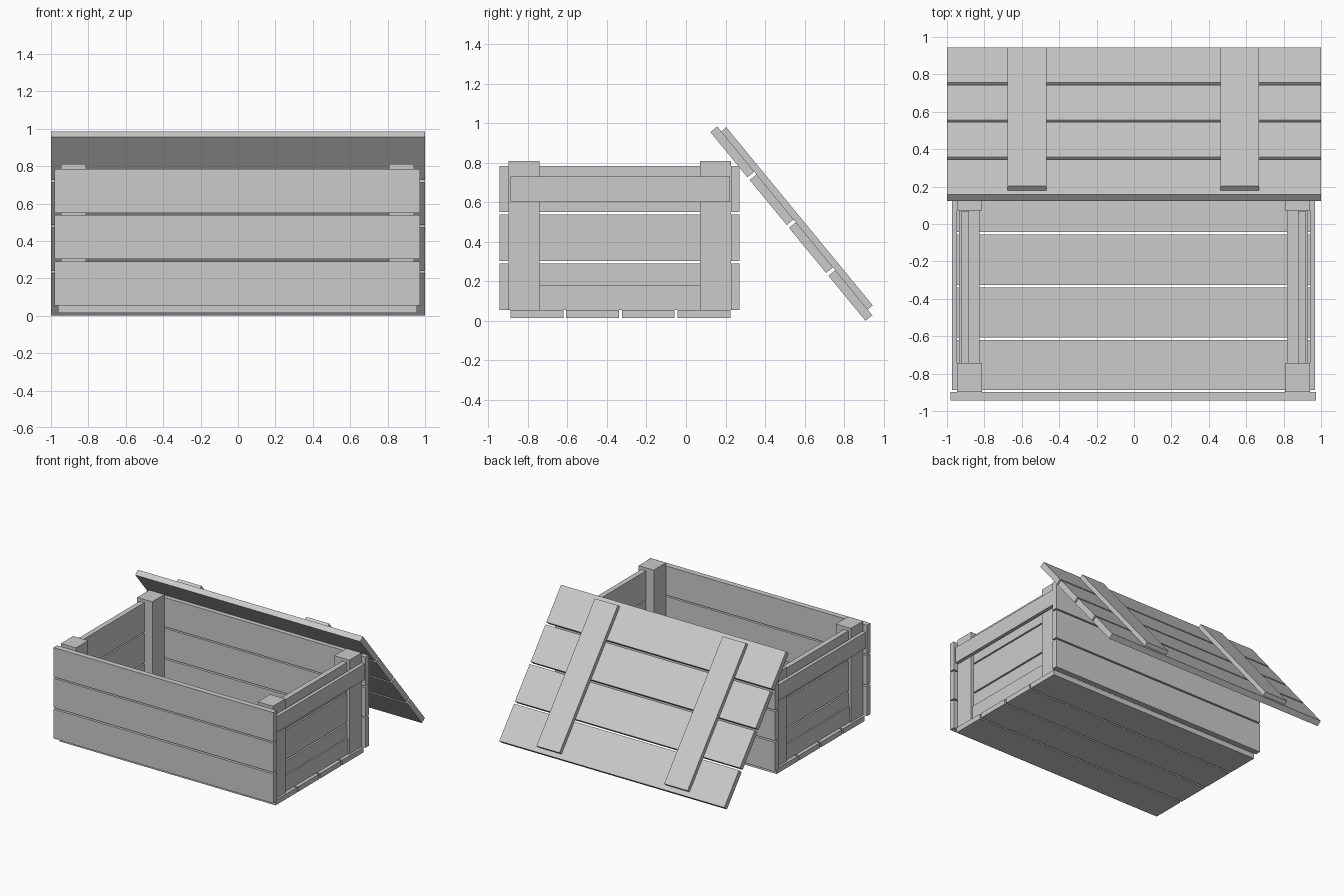
import bpy, bmesh
from math import atan2
from mathutils import Matrix, Vector

if "Cube" in bpy.data.objects:
    bpy.data.objects.remove(bpy.data.objects["Cube"])

CX = -0.003  # the crate body sits a hair off the lid's centre


def box(name, x, y, z, matrix=None):
    """Axis-aligned box from (min, max) ranges, optionally placed by a matrix."""
    bm = bmesh.new()
    bmesh.ops.create_cube(bm, size=1)
    for v in bm.verts:
        v.co = Vector([(r[0] + r[1]) / 2 + c * (r[1] - r[0])
                       for r, c in zip((x, y, z), v.co)])
    if matrix:
        bm.transform(matrix)
    me = bpy.data.meshes.new(name)
    bm.to_mesh(me)
    bm.free()
    ob = bpy.data.objects.new(name, me)
    bpy.context.collection.objects.link(ob)
    return ob


def side_pair(name, x, y, z):
    """Same part on the left and right ends of the crate."""
    box(name + "_right", (CX + x[0], CX + x[1]), y, z)
    box(name + "_left", (CX - x[1], CX - x[0]), y, z)


# Wall planks: three rows on every side
for i, z in enumerate([(0.055, 0.291), (0.303, 0.539), (0.550, 0.785)]):
    box(f"front_plank_{i}", (CX - 0.977, CX + 0.977), (-0.943, -0.898), z)
    box(f"back_plank_{i}", (CX - 0.977, CX + 0.977), (0.227, 0.272), z)
    side_pair(f"end_plank_{i}", (0.879, 0.921), (-0.744, 0.070), z)

# Corner posts
for name, y in (("front_post", (-0.898, -0.742)), ("back_post", (0.071, 0.227))):
    side_pair(name, (0.809, 0.943), y, (0.055, 0.81))

# End rails: upper one outside the posts, lower one between them
side_pair("upper_rail", (0.943, 0.971), (-0.888, 0.223), (0.602, 0.73))
side_pair("lower_rail", (0.822, 0.932), (-0.742, 0.071), (0.055, 0.182))

# Floor planks
for i in range(4):
    y0 = -0.888 + i * 0.2815
    box(f"floor_plank_{i}", (CX - 0.96, CX + 0.96), (y0, y0 + 0.268), (0.014, 0.055))

# Lid leaning on the back: local y runs down the slope, local z points outward
top, bottom = Vector((0, 0.158, 0.984)), Vector((0, 0.943, 0.029))
length = (bottom - top).length
slope = atan2(bottom.z - top.z, bottom.y - top.y)
lid = Matrix.Translation(top) @ Matrix.Rotation(slope, 4, 'X')

gap = 0.018
width = (length - 3 * gap) / 4
for i in range(4):
    s = i * (width + gap)
    box(f"lid_plank_{i}", (-1, 1), (s, s + width), (-0.045, 0), lid)

# Lid battens
for name, x in (("left", (-0.675, -0.468)), ("right", (0.463, 0.668))):
    box(f"lid_batten_{name}", x, (0.032, length - 0.037), (0, 0.033), lid)
